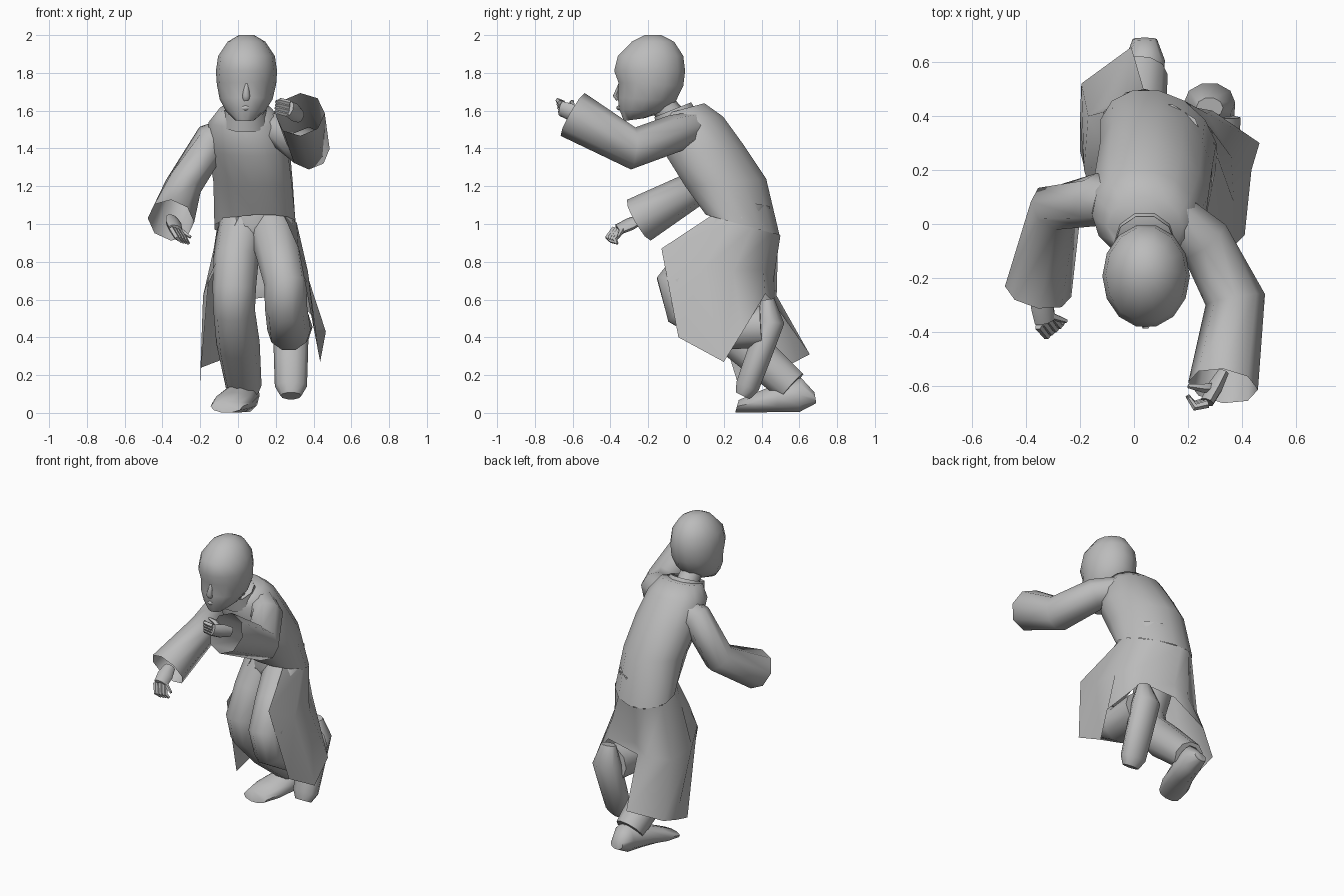
import bpy, bmesh, math
from mathutils import Vector as V

if "Cube" in bpy.data.objects:
    bpy.data.objects.remove(bpy.data.objects["Cube"], do_unlink=True)

GREY = (0.5, 0.5, 0.5, 1)
grey = bpy.data.materials.new("plain grey")
grey.use_nodes = True
grey.diffuse_color = GREY
grey.node_tree.nodes["Principled BSDF"].inputs["Base Color"].default_value = GREY


def finish(name, bm, angle=60, fix=True):
    if fix:
        bmesh.ops.recalc_face_normals(bm, faces=bm.faces[:])
    mesh = bpy.data.meshes.new(name)
    bm.to_mesh(mesh)
    bm.free()
    mesh.materials.append(grey)
    ob = bpy.data.objects.new(name, mesh)
    bpy.context.collection.objects.link(ob)
    bpy.ops.object.select_all(action='DESELECT')
    ob.select_set(True)
    bpy.context.view_layer.objects.active = ob
    bpy.ops.object.shade_smooth_by_angle(angle=math.radians(angle))


def on_ring(ring, a):
    c, u, v = ring
    return c + u * math.cos(a) + v * math.sin(a)


def loft(name, rings, sides=10, start=True, end=True):
    """Skin rings given as (centre, half side axis, half depth axis)."""
    bm = bmesh.new()
    turns = [math.tau * i / sides for i in range(sides)]
    loops = [[bm.verts.new(on_ring(r, a)) for a in turns] for r in rings]
    for a, b in zip(loops, loops[1:]):
        for i in range(sides):
            j = (i + 1) % sides
            bm.faces.new((a[i], a[j], b[j], b[i]))
    if start:
        bm.faces.new(loops[0])
    if end:
        bm.faces.new(loops[-1])
    finish(name, bm)


def tube(name, path, sides=8, side=(1, 0, 0), flat=1.0, **kw):
    """Limb along points (x, y, z, radius), with mitred rings."""
    pts = [V(p[:3]) for p in path]
    rings = []
    for i, p in enumerate(pts):
        back = (p - pts[i - 1]).normalized() if i else V()
        ahead = (pts[i + 1] - p).normalized() if i + 1 < len(pts) else V()
        t = (back + ahead).normalized()
        u = V(side)
        u = (u - t * u.dot(t)).normalized()
        r = path[i][3]
        rings.append((p, u * r, t.cross(u) * r * flat))
    loft(name, rings, sides, **kw)


def body_rings(rows, skew=0):
    """Rings from (centre x, half width, front y, front z, back y, back z)."""
    out = []
    for i, (x, w, fy, fz, by, bz) in enumerate(rows):
        s = skew * i
        front, back = V((x + s, fy, fz)), V((x - s, by, bz))
        out.append(((front + back) / 2, V((w, 0, 0)), (back - front) / 2))
    return out


# Leaning coat body with a slight twist, neck and collar
coat = body_rings([
    (.04, .14, -.12, 1.58, .1, 1.64),
    (.04, .195, -.14, 1.51, .2, 1.57),
    (.06, .215, -.11, 1.36, .31, 1.42),
    (.08, .21, -.01, 1.20, .43, 1.24),
    (.09, .215, .10, 1.05, .50, .94)], skew=.012)
loft("coat_body", coat, 14, end=False)
tube("neck", [(.04, -.02, 1.5, .08), (.04, -.1, 1.6, .07), (.04, -.16, 1.68, .07)])
tube("collar", [(.04, -.04, 1.53, .125), (.04, -.07, 1.605, .11)], 10, start=False, end=False)

# Head with brow, jaw and chin
loft("head", body_rings([
    (.045, .04, -.22, 2.0, -.13, 2.0),
    (.045, .1, -.29, 1.965, -.06, 1.965),
    (.045, .15, -.365, 1.89, -.01, 1.89),
    (.045, .162, -.385, 1.81, .0, 1.81),
    (.045, .157, -.362, 1.75, -.01, 1.73),
    (.043, .14, -.365, 1.67, -.05, 1.65),
    (.04, .105, -.357, 1.61, -.12, 1.59),
    (.035, .055, -.33, 1.545, -.22, 1.56)]), 14)
tube("nose", [(.045, -.35, 1.74, .01), (.043, -.37, 1.68, .02), (.043, -.355, 1.66, .018)], 6)
tube("lips", [(.0, -.335, 1.615, .005), (.04, -.355, 1.615, .014), (.08, -.335, 1.615, .005)],
     6, side=(0, 0, 1))

# Open coat skirt: columns run from the right front edge round the back
turns = (235, 200, 145, 110, 90, 50, 15, -15, -58)
waist = [on_ring(coat[-1], math.radians(a)) for a in turns]
knee = [(-.155, .1, .72), (-.185, .2, .62), (-.17, .4, .6), (-.03, .48, .62), (.06, .46, .68),
        (.27, .41, .76), (.36, .25, .75), (.37, .08, .75), (.32, -.13, .87)]
hem = [(-.2, .27, .17), (-.2, .39, .2), (-.195, .52, .24), (-.01, .655, .31), (.05, .45, .6),
       (.29, .42, .63), (.465, .3, .43), (.435, .2, .27), (.41, -.04, .4)]
bm = bmesh.new()
grid = [[bm.verts.new(p) for p in row] for row in (waist, knee, hem)]
for a, b in zip(grid, grid[1:]):
    for i in range(len(a) - 1):
        bm.faces.new((a[i], b[i], b[i + 1], a[i + 1]))
finish("coat_skirt", bm, fix=False)

# Trousers: right leg planted, left knee forward with the shin lifted back
tube("pelvis", [(.09, .3, 1.12, .17), (.09, .27, .95, .17), (.09, .24, .86, .1)], 10, flat=.9)
tube("right_trouser", [(.03, .28, 1.02, .13), (-.01, .18, .82, .12), (-.02, .1, .66, .115),
                       (-.02, .13, .54, .11), (.0, .3, .37, .115), (.03, .56, .14, .095)], 10)
tube("left_trouser", [(.17, .28, 1.02, .13), (.22, .07, .82, .12), (.25, -.05, .69, .112),
                      (.255, -.01, .55, .112), (.27, .19, .44, .115), (.28, .4, .455, .115)], 10)

# Shoes
loft("right_shoe", body_rings([
    (.04, .045, .69, .05, .68, .11),
    (.04, .075, .6, .0, .61, .19),
    (.01, .09, .48, .0, .49, .16),
    (-.03, .105, .36, .0, .37, .11),
    (-.06, .085, .26, .0, .28, .07)]))
tube("left_shoe", [(.28, .43, .6, .05), (.28, .45, .48, .095), (.28, .38, .29, .09),
                   (.28, .325, .14, .085), (.28, .3, .09, .055)], 10, flat=.78)

# Sleeves, open at the wide cuffs
tube("left_sleeve", [(.11, .07, 1.52, .08), (.26, -.06, 1.48, .1), (.375, -.28, 1.4, .112),
                     (.33, -.6, 1.58, .13)], 8, end=False)
tube("right_sleeve", [(.0, .08, 1.5, .08), (-.14, .09, 1.44, .098), (-.29, .06, 1.2, .1),
                      (-.355, -.25, 1.02, .125)], 8, end=False)


def hand(side, wrist, knuckle, tip, spread, thumb):
    """Flat palm, four curled fingers fanned along spread, and a thumb."""
    wrist, knuckle, tip, spread, thumb = map(V, (wrist, knuckle, tip, spread, thumb))
    mid = (wrist + knuckle) / 2
    tube(side + "_palm", [(*wrist, .035), (*mid, .048), (*knuckle, .042)],
         side=spread, flat=.6)
    for i in range(4):
        off = spread * (i - 1.5) * .021
        bend = (knuckle + tip) / 2 + (knuckle - wrist) * .2
        tube(f"{side}_finger_{i + 1}", [(*(knuckle + off), .015), (*(bend + off), .014),
                                        (*(tip + off * .8), .008)], 5, side=spread)
    tube(side + "_thumb", [(*mid, .02), (*((mid + thumb) / 2 + spread * .02), .017),
                           (*thumb, .008)], 5, side=spread)


hand("left", (.33, -.55, 1.57), (.27, -.66, 1.61), (.2, -.64, 1.62), (.1, -.2, .97),
     (.2, -.6, 1.65))
hand("right", (-.35, -.23, 1.03), (-.33, -.36, .97), (-.28, -.38, .9), (-.75, -.6, .2),
     (-.25, -.36, .93))
